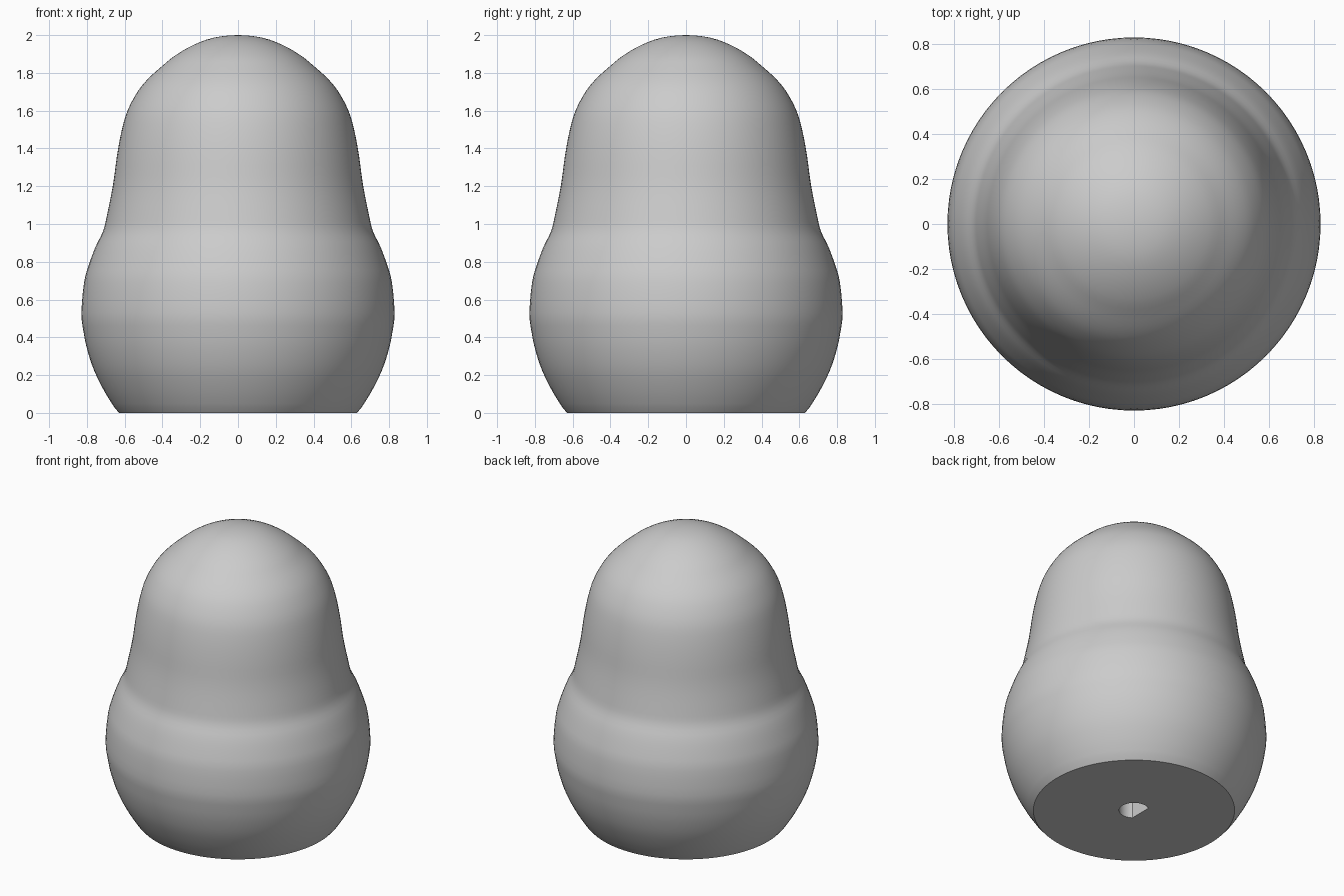
import bpy, bmesh, math
from mathutils import Vector
from mathutils.geometry import interpolate_bezier

cube = bpy.data.objects.get("Cube")
if cube:
    bpy.data.objects.remove(cube, do_unlink=True)

SIDES = 96
BORE_RADIUS = 0.094
BORE_DEPTH = 0.8
# the flat of the D-shaped bore ends exactly on ring vertices
BORE_FLAT = BORE_RADIUS * math.cos(15 * math.tau / SIDES)

# Outer silhouette as (radius, height)
PROFILE = [(0.655, 0.03), (0.705, 0.11), (0.76, 0.22), (0.797, 0.33), (0.818, 0.43),
           (0.829, 0.53), (0.815, 0.69), (0.79, 0.783), (0.754, 0.88), (0.714, 0.963),
           (0.693, 1.05), (0.662, 1.206), (0.641, 1.36), (0.617, 1.49), (0.585, 1.6),
           (0.532, 1.70), (0.475, 1.77), (0.402, 1.836), (0.333, 1.892), (0.238, 1.947),
           (0.13, 1.986), (0, 2)]


def smooth_profile(points, steps=3):
    """Pass a smooth curve through the points."""
    pts = [Vector((r, 0, z)) for r, z in points]
    last = len(pts) - 1
    tangents = [(pts[min(i + 1, last)] - pts[max(i - 1, 0)]) / 6 for i in range(last + 1)]
    tangents[last] = Vector((-0.045, 0, 0))
    out = [pts[0]]
    for i in range(last):
        out += interpolate_bezier(pts[i], pts[i] + tangents[i],
                                  pts[i + 1] - tangents[i + 1], pts[i + 1], steps + 1)[1:]
    return [(p.x, p.z) for p in out]


def bore_radius(angle):
    """Circle with a flat on the -x side."""
    c = -math.cos(angle)
    return min(BORE_RADIUS, BORE_FLAT / c) if c > 0 else BORE_RADIUS


bm = bmesh.new()


def ring(radius, z):
    verts = []
    for i in range(SIDES):
        a = math.tau * i / SIDES
        r = radius(a) if callable(radius) else radius
        verts.append(bm.verts.new((r * math.cos(a), r * math.sin(a), z)))
    return verts


# Rings run from the bore ceiling, across the base, and up the outside
rings = [ring(bore_radius, BORE_DEPTH), ring(bore_radius, 0), ring(0.63, 0)]
rings += [ring(r, z) for r, z in smooth_profile(PROFILE)[:-1]]
bm.faces.new(rings[0])
for low, high in zip(rings, rings[1:]):
    for i in range(SIDES):
        j = (i + 1) % SIDES
        bm.faces.new((low[i], low[j], high[j], high[i]))

# Crown closes the top
tip = bm.verts.new((0, 0, 2))
for i in range(SIDES):
    bm.faces.new((rings[-1][i], rings[-1][(i + 1) % SIDES], tip))
bmesh.ops.recalc_face_normals(bm, faces=bm.faces[:])

mesh = bpy.data.meshes.new("knob_body")
bm.to_mesh(mesh)
bm.free()
knob = bpy.data.objects.new("knob_body", mesh)
bpy.context.collection.objects.link(knob)

# Single plain grey
grey = bpy.data.materials.new("plain_grey")
grey.use_nodes = True
colour = (0.6, 0.6, 0.6, 1)
grey.diffuse_color = colour
grey.node_tree.nodes["Principled BSDF"].inputs["Base Color"].default_value = colour
mesh.materials.append(grey)

bpy.ops.object.select_all(action="DESELECT")
knob.select_set(True)
bpy.context.view_layer.objects.active = knob
bpy.ops.object.shade_smooth_by_angle(angle=math.radians(25))
